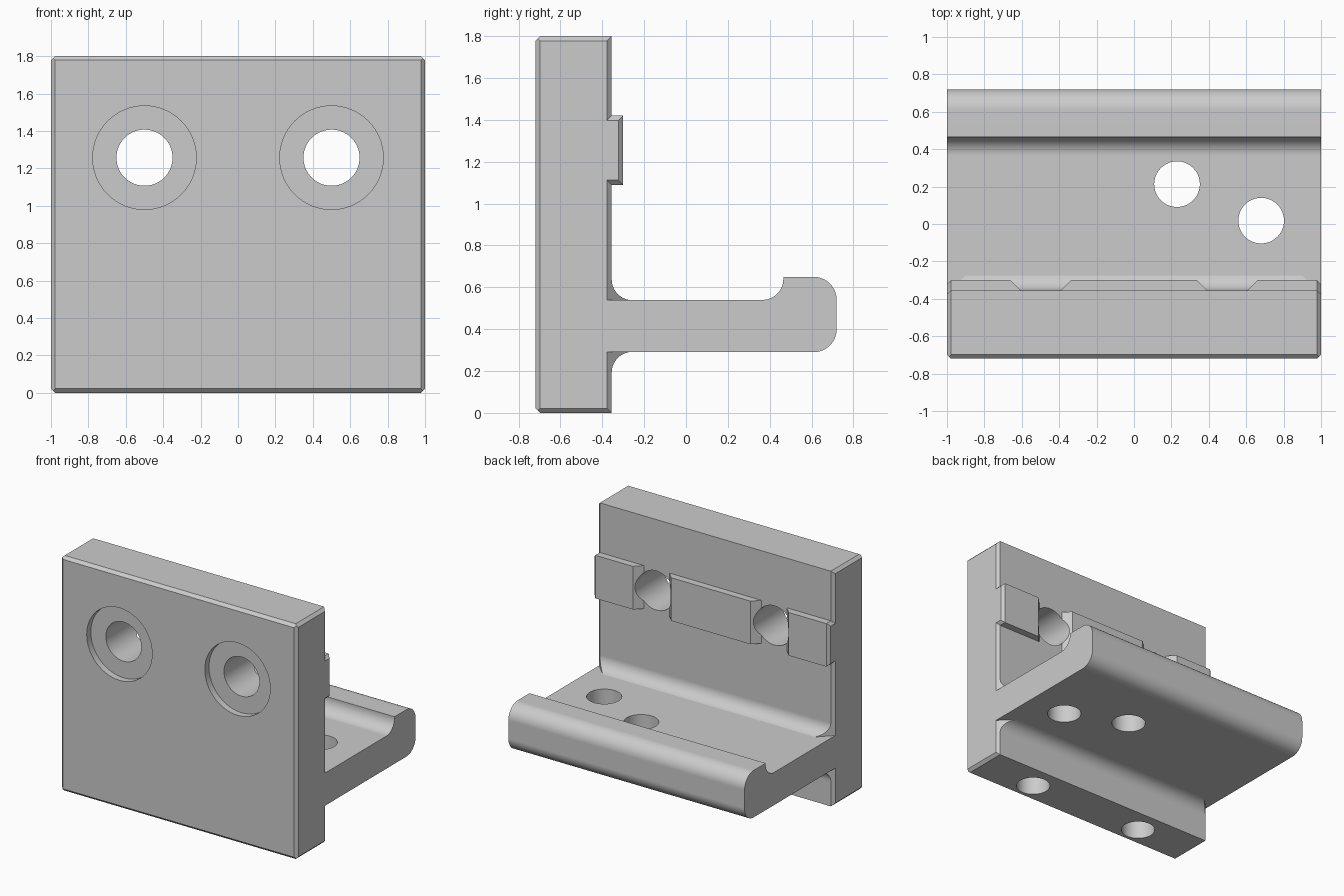
import bpy, bmesh
from math import cos, sin, radians, pi
from mathutils import Vector

cube = bpy.data.objects.get("Cube")
if cube:
    bpy.data.objects.remove(cube, do_unlink=True)

BACK, FRONT, TOP = -0.355, -0.72, 1.80     # plate faces
CH = 0.022                                 # chamfer size
SHELF_LOW, SHELF_TOP = 0.29, 0.54


def arc(cx, cy, r, start, end, steps=14):
    angles = [radians(start + (end - start) * i / steps) for i in range(steps + 1)]
    return [(cx + r * cos(a), cy + r * sin(a)) for a in angles]


def prism(name, outline, axis, lo, hi, cuts=()):
    """Extrude an outline along x or z, then slice off chamfers given as (point, normal)."""
    bm = bmesh.new()
    place = (lambda p: (lo, *p)) if axis == "x" else (lambda p: (*p, lo))
    face = bm.faces.new([bm.verts.new(place(p)) for p in outline])
    out = bmesh.ops.extrude_face_region(bm, geom=[face])["geom"]
    shift = Vector((hi - lo, 0, 0)) if axis == "x" else Vector((0, 0, hi - lo))
    bmesh.ops.translate(bm, vec=shift, verts=[g for g in out if isinstance(g, bmesh.types.BMVert)])
    for point, normal in cuts:
        res = bmesh.ops.bisect_plane(bm, geom=bm.verts[:] + bm.edges[:] + bm.faces[:], dist=1e-6,
                                     plane_co=point, plane_no=normal, clear_outer=True)
        rim = [g for g in res["geom_cut"] if isinstance(g, bmesh.types.BMEdge)]
        bmesh.ops.edgeloop_fill(bm, edges=rim)
    bmesh.ops.recalc_face_normals(bm, faces=bm.faces)
    mesh = bpy.data.meshes.new(name)
    bm.to_mesh(mesh)
    bm.free()
    obj = bpy.data.objects.new(name, mesh)
    bpy.context.collection.objects.link(obj)
    return obj


def cylinder(name, radius, depth, location, along_y=False):
    bpy.ops.mesh.primitive_cylinder_add(vertices=64, radius=radius, depth=depth, location=location,
                                        rotation=(pi / 2 if along_y else 0, 0, 0))
    obj = bpy.context.object
    obj.name = name
    obj.hide_render = True
    return obj


def combine(target, tool, operation):
    mod = target.modifiers.new(tool.name, "BOOLEAN")
    mod.operation, mod.solver, mod.object = operation, "EXACT", tool
    bpy.context.view_layer.update()
    bpy.ops.object.select_all(action="DESELECT")
    bpy.context.view_layer.objects.active = target
    target.select_set(True)
    bpy.ops.object.modifier_apply(modifier=mod.name)
    bpy.data.objects.remove(tool, do_unlink=True)


# Upright plate with fillets running into the shelf, chamfered on its rim
r = 0.10
plate_profile = [(FRONT, CH), (FRONT + CH, 0), (BACK, 0)]
plate_profile += arc(BACK + r, SHELF_LOW + 0.002 - r, r, 180, 90)
plate_profile += arc(BACK + r, SHELF_TOP - 0.002 + r, r, 270, 180)
plate_profile += [(BACK, TOP), (FRONT + CH, TOP), (FRONT, TOP - CH)]
plate_cuts = []
for s in (1, -1):
    plate_cuts += [((s, BACK - CH, 0), (s, 1, 0)), ((s, FRONT + CH, 0), (s, -1, 0)),
                   ((s, 0, TOP - CH), (s, 0, 1)), ((s, 0, CH), (s, 0, -1))]
bracket = prism("bracket", plate_profile, "x", -1, 1, plate_cuts)

# Shelf with a raised rounded lip
shelf_profile = [(-0.45, SHELF_LOW)]
shelf_profile += arc(0.61, SHELF_LOW + 0.11, 0.11, -90, 0)
shelf_profile += arc(0.61, 0.54, 0.11, 0, 90)
shelf_profile += [(0.465, 0.65)]
shelf_profile += arc(0.365, SHELF_TOP + r, r, 0, -90)
shelf_profile += [(-0.45, SHELF_TOP)]
combine(bracket, prism("shelf", shelf_profile, "x", -1, 1), "UNION")

# Locating pads on the back of the plate
LOW, HIGH, PAD, ROOT = 1.09, 1.42, -0.30, -0.45
middle = [(-0.39, ROOT), (0.39, ROOT), (0.39, BACK), (0.335, PAD), (-0.335, PAD), (-0.39, BACK)]
combine(bracket, prism("middle_pad", middle, "z", LOW, HIGH), "UNION")
for s, side in ((1, "left"), (-1, "right")):
    end = [(s, ROOT), (s, PAD - CH), (s * (1 - CH), PAD), (s * 0.66, PAD),
           (s * 0.605, BACK), (s * 0.605, ROOT)]
    cuts = [((s, 0, HIGH - CH), (s, 0, 1)), ((s, 0, LOW + CH), (s, 0, -1))]
    combine(bracket, prism(side + "_pad", end, "z", LOW, HIGH, cuts), "UNION")

# Counterbored bolt holes and blind holes in the plate's underside
for x in (-0.5, 0.5):
    combine(bracket, cylinder("bolt_hole", 0.15, 1, (x, -0.5, 1.257), True), "DIFFERENCE")
    combine(bracket, cylinder("counterbore", 0.277, 0.1, (x, FRONT, 1.257), True), "DIFFERENCE")
    combine(bracket, cylinder("underside_hole", 0.122, 1.2, (x, -0.55, 0)), "DIFFERENCE")

# Holes through the shelf
for x, y in ((0.23, 0.213), (0.68, 0.018)):
    combine(bracket, cylinder("shelf_hole", 0.122, 0.6, (x, y, 0.42)), "DIFFERENCE")

# Plain grey finish
grey = bpy.data.materials.new("plain_grey")
grey.use_nodes = True
colour = (0.6, 0.6, 0.6, 1)
grey.diffuse_color = colour
grey.node_tree.nodes["Principled BSDF"].inputs["Base Color"].default_value = colour
bracket.data.materials.clear()
bracket.data.materials.append(grey)

# Smooth fillets, crisp edges, flat large faces
bpy.context.view_layer.objects.active = bracket
bracket.select_set(True)
bpy.ops.object.shade_smooth_by_angle(angle=radians(25))
weighted = bracket.modifiers.new("flat_faces", "WEIGHTED_NORMAL")
weighted.keep_sharp = True
